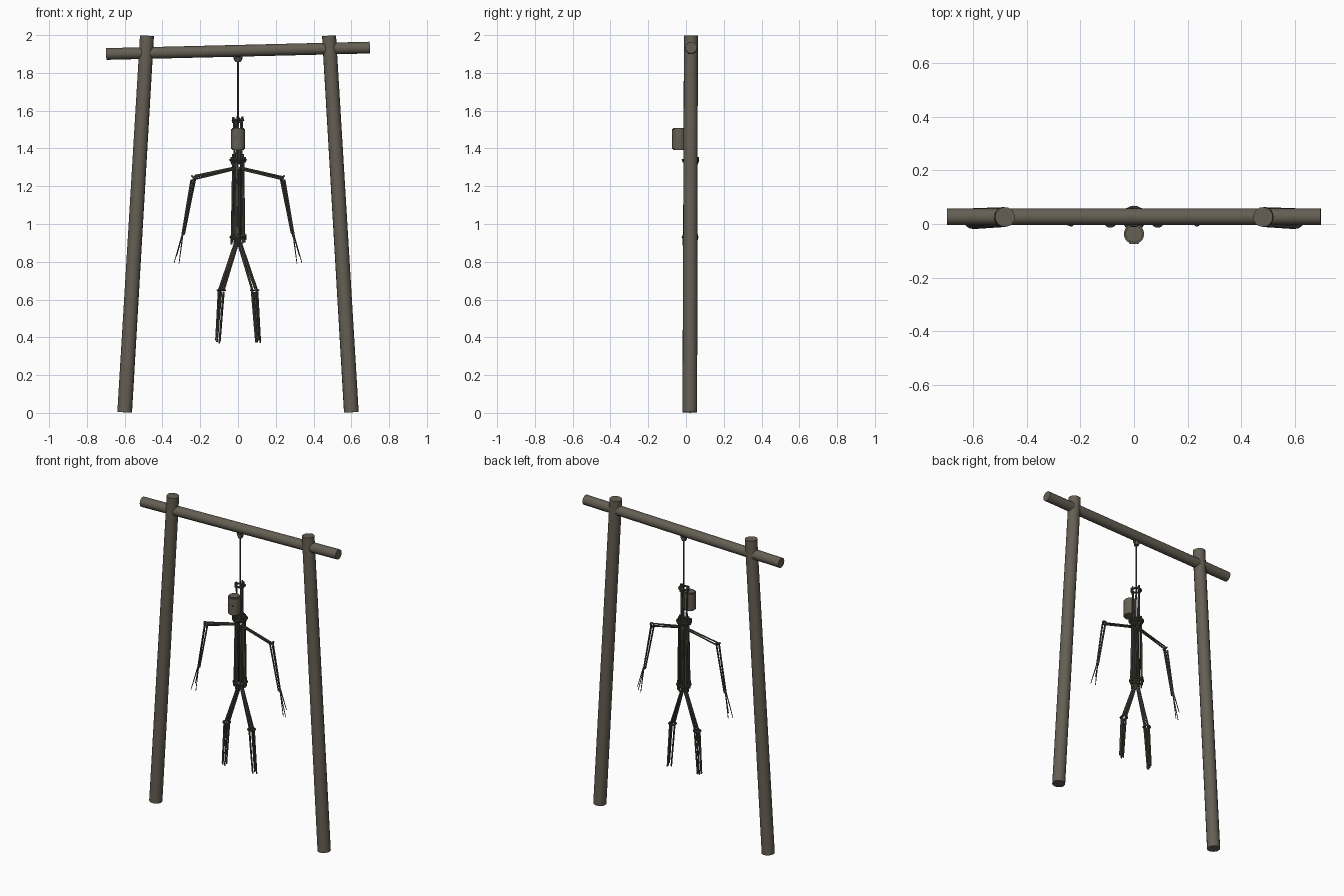
import bpy, bmesh, math, random
from mathutils import Vector, Matrix

if "Cube" in bpy.data.objects:
    bpy.data.objects.remove(bpy.data.objects["Cube"])

random.seed(4)
YC = 0.022  # depth of the frame and the hanging figure


def material(name, rgb):
    m = bpy.data.materials.new(name)
    m.diffuse_color = (*rgb, 1)
    m.use_nodes = True
    m.node_tree.nodes["Principled BSDF"].inputs["Base Color"].default_value = m.diffuse_color
    return m


WOOD = material("weathered wood", (0.130, 0.115, 0.088))
TWIG = material("dark twig", (0.095, 0.085, 0.065))
ROPE = material("rope", (0.070, 0.064, 0.050))
DARK = material("eye hole", (0.03, 0.027, 0.022))


def make(name, mat, build, smooth=True):
    bm = bmesh.new()
    build(bm)
    me = bpy.data.meshes.new(name)
    bm.to_mesh(me)
    bm.free()
    me.materials.append(mat)
    ob = bpy.data.objects.new(name, me)
    bpy.context.collection.objects.link(ob)
    if smooth:
        bpy.context.view_layer.objects.active = ob
        ob.select_set(True)
        bpy.ops.object.shade_smooth_by_angle(angle=math.radians(40))
        ob.select_set(False)
    return ob


def stick(bm, a, b, r1, r2=None, n=6):
    a, b = Vector(a), Vector(b)
    d = b - a
    rot = d.to_track_quat('Z', 'Y').to_matrix().to_4x4()
    bmesh.ops.create_cone(bm, cap_ends=True, segments=n, radius1=r1,
                          radius2=r1 if r2 is None else r2, depth=d.length,
                          matrix=Matrix.Translation((a + b) / 2) @ rot)


def bundle(bm, a, b, n, ra, rb, r, jitter=0.01):
    """Loose ring of sticks from a to b, spread ra at the start and rb at the end."""
    a, b = Vector(a), Vector(b)
    rot = (b - a).to_track_quat('Z', 'Y').to_matrix()
    for i in range(n):
        t = math.tau * i / n + random.uniform(-.25, .25)
        t2 = t + random.uniform(-.4, .4)
        ja, jb = (rot @ Vector((0, 0, random.uniform(-jitter, jitter))) for _ in "ab")
        stick(bm, a + rot @ Vector((math.cos(t) * ra, math.sin(t) * ra, 0)) + ja,
              b + rot @ Vector((math.cos(t2) * rb, math.sin(t2) * rb, 0)) + jb, r, r * .85)


def ring(bm, c, R, r, axis=(0, 0, 1), n=14, m=6):
    rot = Vector(axis).to_track_quat('Z', 'Y').to_matrix()
    c = Vector(c)
    rows = []
    for i in range(n):
        u = math.tau * i / n
        rows.append([bm.verts.new(c + rot @ Vector((
            (R + r * math.cos(v)) * math.cos(u), (R + r * math.cos(v)) * math.sin(u),
            r * math.sin(v)))) for v in (math.tau * j / m for j in range(m))])
    for i in range(n):
        p, q = rows[i], rows[(i + 1) % n]
        for j in range(m):
            k = (j + 1) % m
            bm.faces.new((p[j], q[j], q[k], p[k]))


# Wooden frame
for side, s in (("left", -1), ("right", 1)):
    make(side + "_post", WOOD, lambda bm: stick(
        bm, (s * .60, .02, .003), (s * .482, .026, 1.997), .039, .037, 16))
make("cross_beam", WOOD, lambda bm: stick(
    bm, (-.698, .027, 1.900), (.698, .027, 1.934), .031, None, 16))

# Rope with its knot under the beam
make("hanging_rope", ROPE, lambda bm: stick(bm, (0, YC, 1.53), (0, YC, 1.89), .005, n=8))


def knot(bm):
    stick(bm, (0, YC, 1.857), (0, YC, 1.885), .014, n=10)
    ring(bm, (0, YC, 1.88), .016, .008, (0, 1, 0))


make("rope_knot", TWIG, knot)

# Trunk and neck bundles
def trunk(bm):
    bundle(bm, (0, YC, .895), (0, YC, 1.36), 10, .034, .028, .006, .015)
    bundle(bm, (0, YC, .92), (0, YC, 1.30), 5, .014, .014, .007, .02)


make("trunk_sticks", TWIG, trunk)
make("neck_sticks", TWIG, lambda bm: bundle(
    bm, (0, YC, 1.32), (0, YC, 1.565), 6, .018, .024, .0055, .01))


# Bindings, each a wrap with a small tied end
def bindings(bm):
    for z, R in ((1.34, .041), (1.33, .036), (.93, .040), (.922, .035), (1.55, .028)):
        ring(bm, (0, YC, z), R, .006)
        for k in range(3):
            t = k * 2.1 + z * 9
            p = Vector((math.cos(t) * R, YC + math.sin(t) * R, z))
            stick(bm, p - Vector((0, 0, .015)), p + Vector((0, 0, .015)), .006)


make("trunk_bindings", ROPE, bindings)


# Head: rounded block in front of the neck
def head(bm):
    stick(bm, (0, -.037, 1.392), (0, -.037, 1.508), .038, None, 20)
    rims = [e for e in bm.edges if abs(e.verts[0].co.z - e.verts[1].co.z) < .001]
    bmesh.ops.bevel(bm, geom=rims, offset=.006, segments=2, affect='EDGES')


make("head", WOOD, head)
for side, s in (("left", -1), ("right", 1)):
    make(side + "_eye", DARK, lambda bm: stick(
        bm, (s * .013, -.070, 1.455), (s * .013, -.0745, 1.455), .004, n=8), False)

# Limbs
for side, s in (("left", -1), ("right", 1)):
    shoulder = (s * .015, YC, 1.295)
    elbow = (s * .235, .008, 1.245)
    wrist = (s * .29, .012, .94)
    hip, knee = (s * .008, YC, .90), (s * .088, .012, .65)
    ankle = (s * .107, .015, .375)

    make(side + "_upper_arm", TWIG, lambda bm: bundle(
        bm, shoulder, elbow, 3, .005, .009, .0055))
    make(side + "_forearm", TWIG, lambda bm: bundle(
        bm, elbow, wrist, 3, .011, .006, .0055, .012))

    def fingers(bm):
        for dx, dy, z in ((.048, -.008, .795), (.022, .004, .79), (.035, .018, .83)):
            stick(bm, Vector(wrist) + Vector((0, dy * .3, .02)),
                  (s * (.29 + dx), .012 + dy, z), .004, .002, 5)

    make(side + "_fingers", TWIG, fingers)
    make(side + "_thigh", TWIG, lambda bm: bundle(
        bm, hip, knee, 4, .006, .012, .007))
    make(side + "_shin", TWIG, lambda bm: bundle(
        bm, knee, ankle, 5, .015, .012, .0055, .012))

    def ties(bm):
        ring(bm, elbow, .013, .005, (s, 0, -1))
        ring(bm, knee, .021, .005)

    make(side + "_joint_bindings", ROPE, ties)
